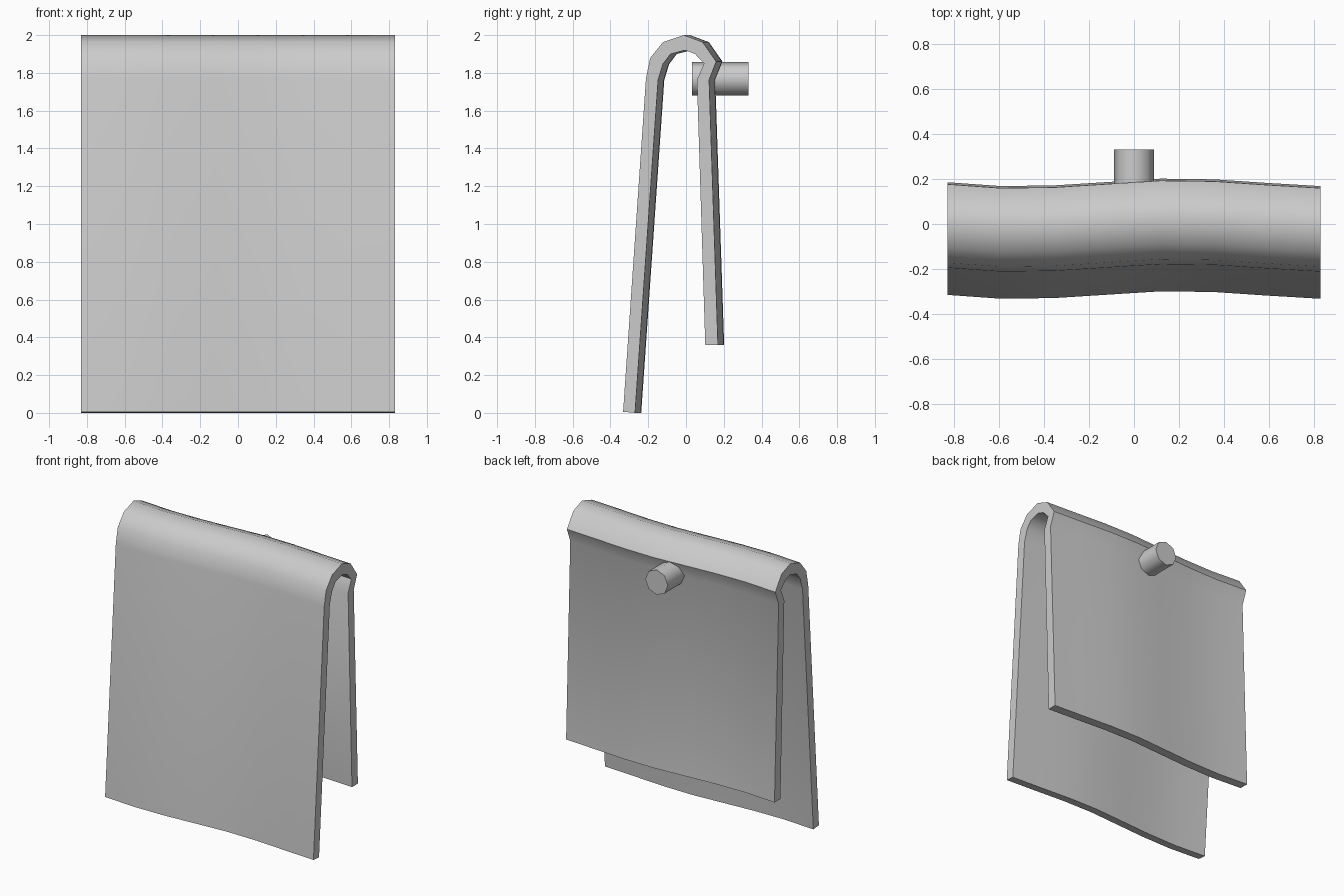
import bpy, bmesh, math

cube = bpy.data.objects.get("Cube")
if cube:
    bpy.data.objects.remove(cube, do_unlink=True)

grey = bpy.data.materials.new("plain_grey")
grey.use_nodes = True
COLOUR = (0.6, 0.6, 0.6, 1)
grey.diffuse_color = COLOUR
grey.node_tree.nodes["Principled BSDF"].inputs["Base Color"].default_value = COLOUR


def finish(name, bm):
    """Turn a bmesh into a named, softly shaded object."""
    bmesh.ops.recalc_face_normals(bm, faces=bm.faces[:])
    mesh = bpy.data.meshes.new(name)
    bm.to_mesh(mesh)
    bm.free()
    mesh.materials.append(grey)
    obj = bpy.data.objects.new(name, mesh)
    bpy.context.collection.objects.link(obj)
    bpy.ops.object.select_all(action='DESELECT')
    obj.select_set(True)
    bpy.context.view_layer.objects.active = obj
    bpy.ops.object.shade_smooth_by_angle(angle=math.radians(50))
    return obj


# Draped cloth: paired outer and inner profile points (y, z), front hem to back hem
outer = [(-.333, .006), (-.212, 1.77), (-.19, 1.878), (-.122, 1.963), (-.011, 2),
         (.088, 1.963), (.16, 1.86), (.122, 1.762), (.169, .36)]
inner = [(-.27, 0), (-.148, 1.762), (-.122, 1.847), (-.082, 1.9), (-.005, 1.92),
         (.048, 1.9), (.095, 1.85), (.058, 1.762), (.102, .36)]
# Gentle sideways ripple along the width
ripple = [.017, 0, .003, .018, .033, .03, .014, 0]
HALF = .83

bm = bmesh.new()
rings = []
for i, dy in enumerate(ripple):
    x = -HALF + 2 * HALF * i / (len(ripple) - 1)
    rings.append([bm.verts.new((x, y + dy, z)) for y, z in outer + inner[::-1]])
n = len(rings[0])
for a, b in zip(rings, rings[1:]):
    for k in range(n):
        j = (k + 1) % n
        bm.faces.new((a[k], a[j], b[j], b[k]))
# Side edges of the cloth, one quad per profile segment
for ring in (rings[0], rings[-1]):
    for k in range(len(outer) - 1):
        bm.faces.new((ring[k], ring[k + 1], ring[n - 2 - k], ring[n - 1 - k]))
finish("draped_cloth", bm)

# Peg sticking out of the back
bm = bmesh.new()
bmesh.ops.create_cone(bm, cap_ends=True, segments=8, radius1=.089, radius2=.089, depth=.3)
peg = finish("wall_peg", bm)
peg.rotation_euler.x = math.radians(90)
peg.location = (0, .182, 1.768)
